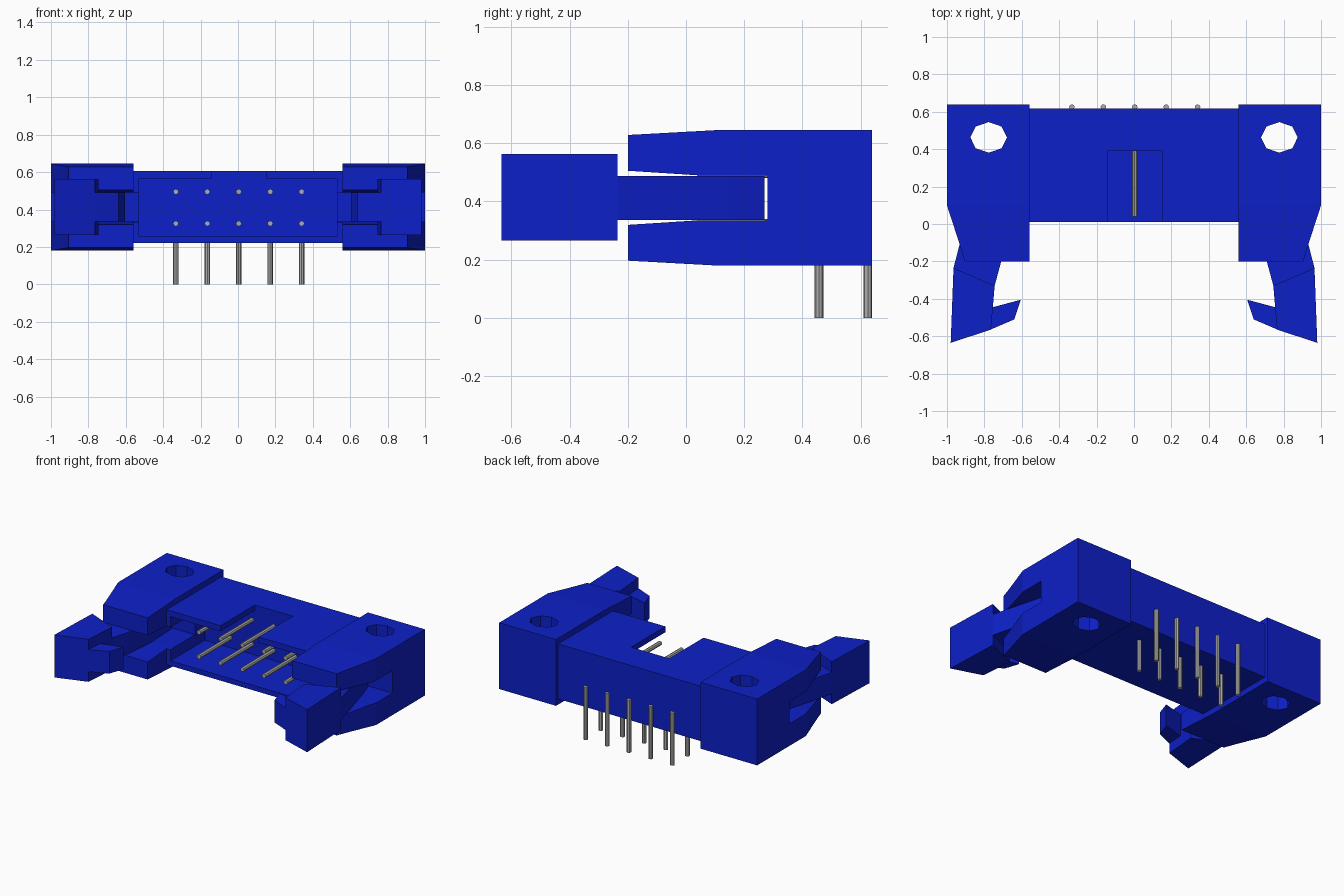
import bpy, bmesh, math
from mathutils import Vector

if "Cube" in bpy.data.objects:
    bpy.data.objects.remove(bpy.data.objects["Cube"], do_unlink=True)


def material(name, rgb, rough=0.5):
    m = bpy.data.materials.new(name)
    m.use_nodes = True
    m.diffuse_color = (*rgb, 1)
    m.node_tree.nodes["Principled BSDF"].inputs["Base Color"].default_value = (*rgb, 1)
    return m


BLUE = material("blue_plastic", (0.004, 0.014, 0.58))
GREY = material("grey_metal", (0.42, 0.42, 0.41))


def finish(bm, name, mat):
    bmesh.ops.recalc_face_normals(bm, faces=bm.faces)
    me = bpy.data.meshes.new(name)
    bm.to_mesh(me)
    bm.free()
    me.materials.append(mat)
    ob = bpy.data.objects.new(name, me)
    bpy.context.collection.objects.link(ob)
    return ob


def prism(outline, low, high, axis="z"):
    """Extrude a closed outline along z, or a (y, z) outline along x."""
    bm = bmesh.new()
    place = (lambda a, b, h: (a, b, h)) if axis == "z" else (lambda a, b, h: (h, a, b))
    face = bm.faces.new([bm.verts.new(place(a, b, low)) for a, b in outline])
    moved = bmesh.ops.extrude_face_region(bm, geom=[face])["geom"]
    bmesh.ops.translate(bm, vec=place(0, 0, high - low),
                        verts=[v for v in moved if isinstance(v, bmesh.types.BMVert)])
    return bm


def box(x0, x1, y0, y1, z0, z1):
    return prism([(x0, y0), (x1, y0), (x1, y1), (x0, y1)], z0, z1)


def cut(ob, bm):
    """Subtract a helper solid and discard it."""
    cutter = finish(bm, "cutter", BLUE)
    cutter.hide_render = True
    mod = ob.modifiers.new("cut", "BOOLEAN")
    mod.operation, mod.solver, mod.object = "DIFFERENCE", "EXACT", cutter
    bpy.context.view_layer.objects.active = ob
    bpy.ops.object.modifier_apply(modifier=mod.name)
    bpy.data.objects.remove(cutter, do_unlink=True)


def mirrored(points, side):
    return [(x * side, y) for x, y in points]


def rod(name, start, end, radius=0.015):
    start, end = Vector(start), Vector(end)
    d = end - start
    bm = bmesh.new()
    bmesh.ops.create_cone(bm, segments=8, cap_ends=True, radius1=radius,
                          radius2=radius, depth=d.length)
    bm.transform(d.to_track_quat("Z", "Y").to_matrix().to_4x4())
    bmesh.ops.translate(bm, verts=bm.verts, vec=(start + end) / 2)
    return finish(bm, name, GREY)


# Side profile of the latch slot, flared at its mouth
SLOT = [(-0.3, 0.313), (0.04, 0.335), (0.28, 0.335), (0.28, 0.49), (0.04, 0.49), (-0.3, 0.512)]

# Housing: open at the front, with a keying notch in the top
housing = finish(box(-0.56, 0.56, 0.01, 0.617, 0.22, 0.605), "housing", BLUE)
cut(housing, box(-0.53, 0.53, -0.1, 0.39, 0.255, 0.565))
cut(housing, box(-0.143, 0.152, -0.1, 0.39, 0.5, 0.7))
for side in (-1, 1):
    cut(housing, prism(SLOT, side * 0.5, side * 0.6, "x"))

BLOCK = [(0.56, 0.64), (1, 0.64), (1, 0.1), (0.935, -0.1), (0.905, -0.2), (0.56, -0.2)]
HEAD = [(0.965, -0.235), (0.98, -0.635), (0.765, -0.565), (0.745, -0.33)]
HOOK = [(0.78, -0.57), (0.64, -0.51), (0.605, -0.405), (0.755, -0.445), (0.78, -0.445)]
ARM = [(0.965, -0.235), (0.93, -0.1), (0.86, 0.15), (0.82, 0.27), (0.7, 0.27),
       (0.69, 0), (0.71, -0.2), (0.745, -0.33)]

for side, label in ((1, "left"), (-1, "right")):
    # End block, thinning towards its front
    bm = prism(mirrored(BLOCK, side), 0.18, 0.645)
    bmesh.ops.bisect_plane(bm, geom=bm.verts[:] + bm.edges[:] + bm.faces[:],
                           plane_co=(0, 0.1, 0), plane_no=(0, 1, 0))
    for v in bm.verts:
        taper = max(0, 0.1 - v.co.y) * 0.055
        v.co.z += taper if v.co.z < 0.4 else -taper
    block = finish(bm, label + "_end_block", BLUE)
    cut(block, prism(SLOT, side * 0.5, side * 1.1, "x"))
    # Eight-sided mounting hole
    hole = [(side * 0.777 + 0.098 * math.cos(i * math.pi / 4),
             0.463 + 0.082 * math.sin(i * math.pi / 4)) for i in range(8)]
    cut(block, prism(hole, 0.1, 0.7))

    # Latch: thin arm, wide thumb head and thin hook
    finish(prism(mirrored(ARM, side), 0.337, 0.488), label + "_latch_arm", BLUE)
    finish(prism(mirrored(HEAD, side), 0.265, 0.563), label + "_latch_head", BLUE)
    finish(prism(mirrored(HOOK, side), 0.335, 0.49), label + "_latch_hook", BLUE)

# Two rows of bent contact pins
for i in range(5):
    x = 0.004 + (i - 2) * 0.168
    for row, z, y, top in (("lower", 0.325, 0.457, 0.32), ("upper", 0.495, 0.625, 0.37)):
        rod(f"{row}_contact_{i + 1}", (x, 0.04, z), (x, 0.45, z))
        rod(f"{row}_tail_{i + 1}", (x, y, 0), (x, y, top))
